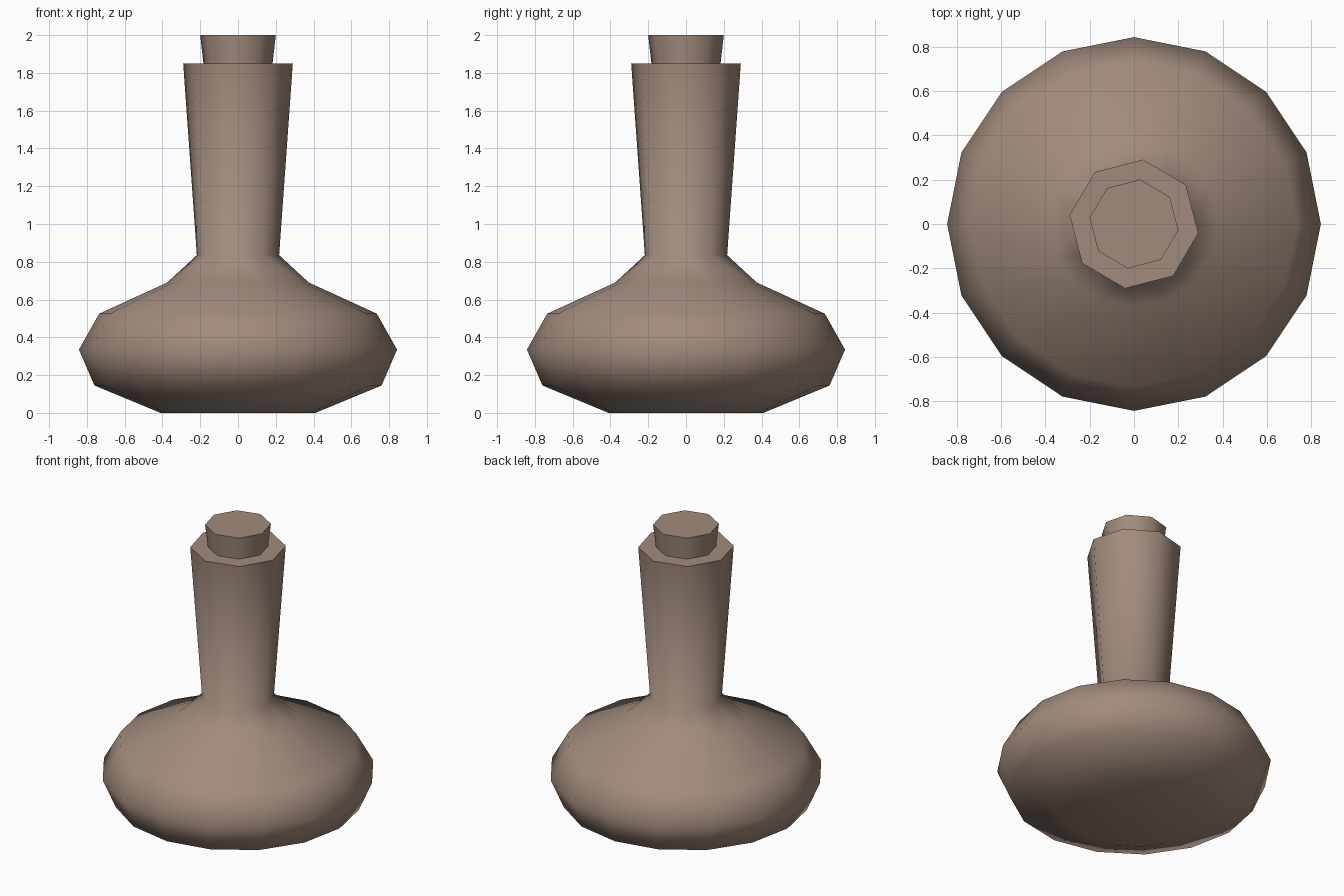
import bpy, bmesh
from math import cos, sin, pi, radians

cube = bpy.data.objects.get("Cube")
if cube:
    bpy.data.objects.remove(cube, do_unlink=True)

clay = bpy.data.materials.new("brown_clay")
clay.use_nodes = True
colour = (0.36, 0.26, 0.205, 1)
clay.diffuse_color = colour
clay.node_tree.nodes["Principled BSDF"].inputs["Base Color"].default_value = colour

TURN = radians(-8)  # twist of the eight-sided neck


def ring(bm, radius, z, sides, turn=0.0):
    angles = [turn + 2 * pi * i / sides for i in range(sides)]
    return [bm.verts.new((radius * cos(a), radius * sin(a), z)) for a in angles]


def bridge(bm, low, high):
    """Join two rings; the lower may have twice as many sides."""
    n, m = len(low), len(high)
    for i in range(m):
        j = (i + 1) % m
        if n == m:
            bm.faces.new((low[i], low[j], high[j], high[i]))
        else:
            a, b, c = low[2 * i], low[2 * i + 1], low[(2 * i + 2) % n]
            bm.faces.new((a, b, high[i]))
            bm.faces.new((b, c, high[j], high[i]))


def build(name, rings):
    """Closed turned shape from (radius, height, sides, turn) rings."""
    bm = bmesh.new()
    loops = [ring(bm, *r) for r in rings]
    for low, high in zip(loops, loops[1:]):
        bridge(bm, low, high)
    bm.faces.new(loops[0][::-1])
    bm.faces.new(loops[-1])
    bmesh.ops.recalc_face_normals(bm, faces=bm.faces)
    mesh = bpy.data.meshes.new(name)
    bm.to_mesh(mesh)
    bm.free()
    mesh.materials.append(clay)
    obj = bpy.data.objects.new(name, mesh)
    bpy.context.collection.objects.link(obj)
    bpy.ops.object.select_all(action='DESELECT')
    obj.select_set(True)
    bpy.context.view_layer.objects.active = obj
    bpy.ops.object.shade_smooth_by_angle(angle=radians(62))
    return obj


# Squat round body flowing into a flared neck
body = [(0.41, 0), (0.76, 0.145), (0.842, 0.335), (0.735, 0.525), (0.375, 0.69)]
neck = [(0.22, 0.835), (0.293, 1.85)]
build("flask", [(r, z, 16, 0) for r, z in body] + [(r, z, 8, TURN) for r, z in neck])

# Tapered stopper
build("stopper", [(r, z, 8, TURN) for r, z in ((0.185, 1.85), (0.202, 2.0))])
